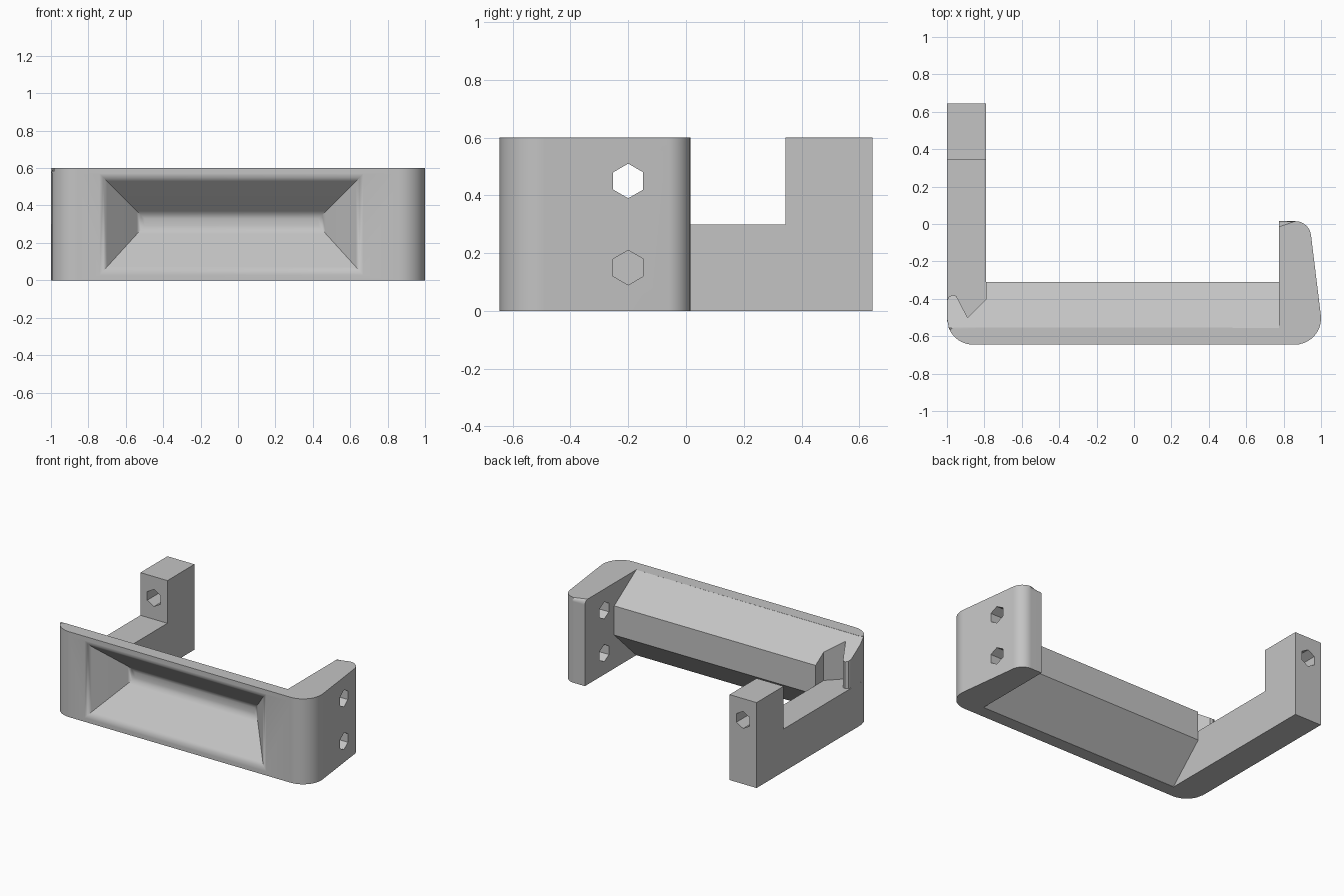
import bpy, bmesh
from math import radians, cos, sin

if "Cube" in bpy.data.objects:
    bpy.data.objects.remove(bpy.data.objects["Cube"])

GREY = (0.55, 0.55, 0.55, 1)
grey = bpy.data.materials.new("plain grey")
grey.diffuse_color = GREY
grey.use_nodes = True
grey.node_tree.nodes["Principled BSDF"].inputs["Base Color"].default_value = GREY


def finish(name, bm):
    bmesh.ops.recalc_face_normals(bm, faces=bm.faces)
    mesh = bpy.data.meshes.new(name)
    bm.to_mesh(mesh)
    bm.free()
    mesh.materials.append(grey)
    ob = bpy.data.objects.new(name, mesh)
    bpy.context.collection.objects.link(ob)
    return ob


def loft(rings):
    """Skin between equal-length rings of points and cap both ends."""
    bm = bmesh.new()
    rows = [[bm.verts.new(p) for p in ring] for ring in rings]
    n = len(rows[0])
    for a, b in zip(rows, rows[1:]):
        for i in range(n):
            j = (i + 1) % n
            bm.faces.new((a[i], a[j], b[j], b[i]))
    bm.faces.new(rows[0])
    bm.faces.new(rows[-1])
    return bm


def along_x(pts, x0, x1):
    return loft([[(x, y, z) for y, z in pts] for x in (x0, x1)])


def arc(cx, cy, r, start, end, steps=10):
    angles = [radians(start + (end - start) * i / steps) for i in range(steps + 1)]
    return [(cx + r * cos(a), cy + r * sin(a)) for a in angles]


def combine(target, other, operation):
    mod = target.modifiers.new(other.name, "BOOLEAN")
    mod.operation = operation
    mod.solver = "EXACT"
    mod.object = other
    bpy.context.view_layer.objects.active = target
    bpy.ops.object.modifier_apply(modifier=mod.name)
    bpy.data.objects.remove(other)


HEIGHT, PLATE_BACK, BULGE_BACK, INNER = 0.6, -0.555, -0.31, -0.79


def slope(y):
    """Height of the sloping back at depth y."""
    return HEIGHT - 0.16 * (y - PLATE_BACK) / (BULGE_BACK - PLATE_BACK)


# Front plate and tapered side post, with a rounded top outer edge
outer = (arc(-0.86, -0.505, 0.14, 200, 270)
         + arc(0.86, -0.505, 0.14, 270, 367)
         + arc(0.862, -0.07, 0.085, 7, 90))
outline = outer + [(0.775, 0.015), (0.775, PLATE_BACK)]
bm = loft([[(x, y, z) for x, y in outline] for z in (0, HEIGHT)])
bm.verts.ensure_lookup_table()
top = bm.verts[len(outline):]
rim = [bm.edges.get((top[i], top[i + 1])) for i in range(len(outer))]
bmesh.ops.bevel(bm, geom=rim, offset=0.03, segments=5, profile=0.5, affect="EDGES")
body = finish("handle_body", bm)

# Sloped bulge behind the grip recess
bulge = [(-0.6, 0.04), (PLATE_BACK, 0), (BULGE_BACK, 0.235),
         (BULGE_BACK, slope(BULGE_BACK)), (PLATE_BACK, HEIGHT), (-0.6, 0.56)]
combine(body, finish("rear_bulge", along_x(bulge, INNER, 0.8)), "UNION")

# Notched cheek where the arm meets the plate
cheek = [(INNER, PLATE_BACK), (INNER, -0.4), (-0.89, -0.5), (-0.95, -0.385),
         (-0.97, -0.38), (-0.99, -0.39), (-1, -0.41), (-1, -0.505), (-0.99, PLATE_BACK)]
rings = [[(x, y, 0) for x, y in cheek], [(x, y, slope(y)) for x, y in cheek]]
combine(body, finish("notched_cheek", loft(rings)), "UNION")

# Long arm with raised end block
arm = [(-0.52, 0), (0.645, 0), (0.645, HEIGHT), (0.345, HEIGHT), (0.345, 0.3), (-0.52, 0.3)]
combine(body, finish("rear_arm", along_x(arm, -1, INNER)), "UNION")

# Grip recess with softened mouth and floor
rings = []
for t, d in [(-0.1, -0.03), (-0.1, 0), (0, 0.006), (0.1, 0.0215),
             (0.9, 0.1935), (1, 0.209), (1.1, 0.215)]:
    x0, x1 = -0.72 + 0.2 * t, 0.65 - 0.2 * t
    z0, z1 = 0.05 + 0.22 * t, 0.55 - 0.2 * t
    y = -0.645 + d
    rings.append([(x0, y, z0), (x1, y, z0), (x1, y, z1), (x0, y, z1)])
combine(body, finish("grip_recess", loft(rings)), "DIFFERENCE")

# Hexagonal screw holes: two across the side post, one along the arm block
for z in (0.15, 0.45):
    pts = arc(-0.2, z, 0.06, 30, 330, 5)
    combine(body, finish("post_hole", along_x(pts, 0.7, 1.1)), "DIFFERENCE")
pts = arc(-0.895, 0.45, 0.06, 30, 330, 5)
hole = loft([[(x, y, z) for x, z in pts] for y in (0.3, 0.7)])
combine(body, finish("arm_hole", hole), "DIFFERENCE")

# Smooth the rounded areas and keep the flats crisp
bpy.ops.object.select_all(action="DESELECT")
body.select_set(True)
bpy.context.view_layer.objects.active = body
bpy.ops.object.shade_smooth_by_angle(angle=radians(30))
weighted = body.modifiers.new("weighted_normals", "WEIGHTED_NORMAL")
weighted.keep_sharp = True
